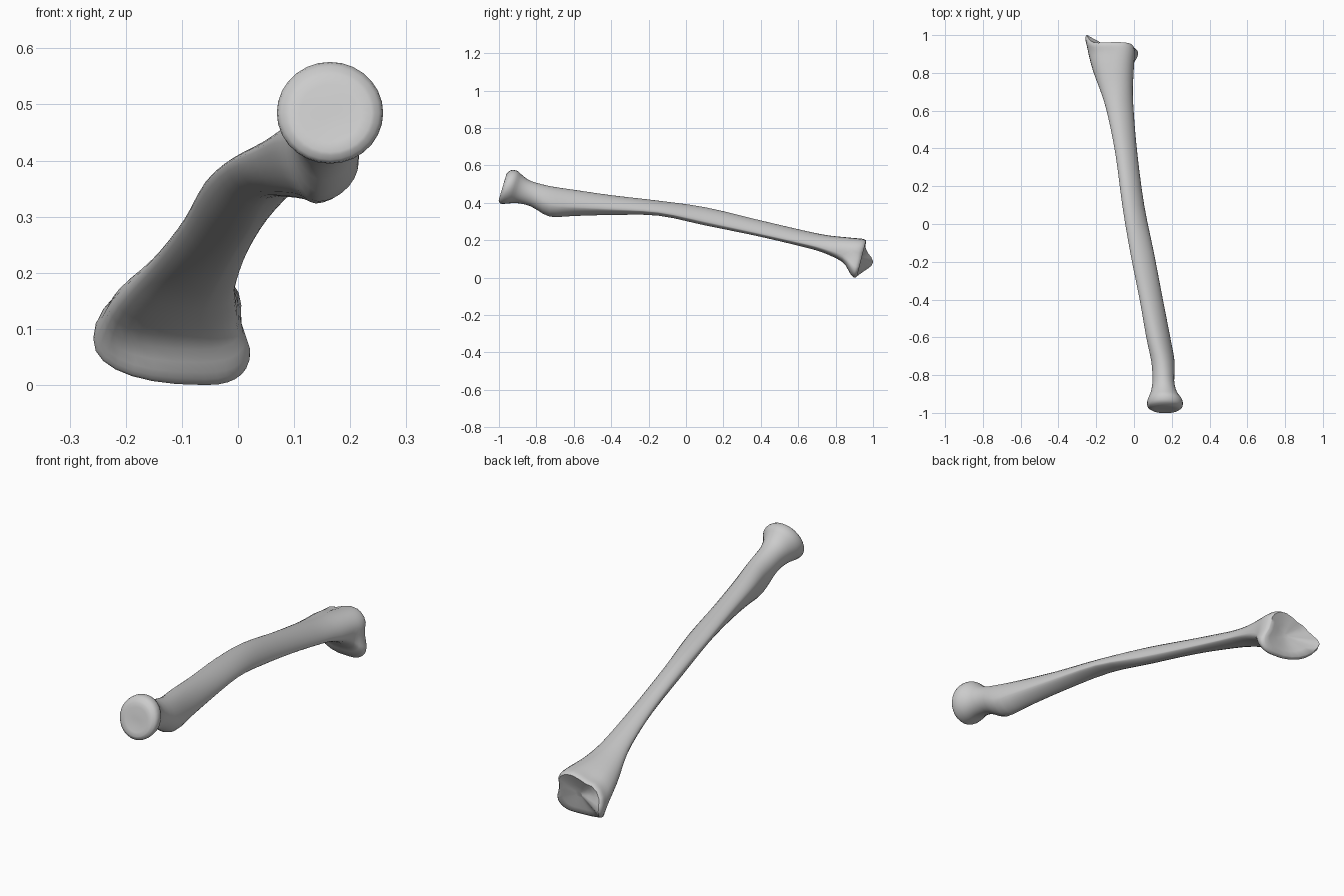
import bpy, bmesh, math

if "Cube" in bpy.data.objects:
    bpy.data.objects.remove(bpy.data.objects["Cube"])

# Cross-sections along the bone. Each row:
# y, x min, x max, z min, z max, then where the four extremes sit as fractions:
# bottom point (in x), right point (in z), top point (in x), left point (in z)
HEAD = [
    (-0.980, .092, .238, .415, .554, .5, .5, .5, .5),
    (-0.964, .071, .257, .396, .574, .5, .5, .5, .5),
    (-0.930, .072, .255, .396, .572, .5, .5, .5, .5),
    (-0.888, .088, .228, .399, .548, .5, .5, .5, .5),
    (-0.830, .098, .213, .383, .517, .5, .5, .5, .55),
]
SHAFT = [
    (-0.730, .092, .215, .327, .490, .42, .42, .45, .65),
    (-0.600, .065, .192, .330, .470, .47, .35, .40, .72),
    (-0.400, .030, .153, .335, .441, .50, .30, .35, .75),
    (-0.150, -.020, .105, .332, .412, .55, .22, .33, .74),
    (0.100, -.062, .054, .280, .377, .70, .20, .33, .74),
    (0.370, -.098, .018, .225, .313, .72, .18, .36, .72),
    (0.600, -.145, -.002, .171, .259, .70, .20, .42, .62),
    (0.730, -.187, -.006, .135, .231, .68, .24, .50, .48),
]
WRIST = [
    (0.830, -.228, .004, .085, .217, .68, .28, .58, .36),
    (0.880, -.248, .020, .022, .211, .70, .28, .62, .38),
    (0.908, -.258, .021, .000, .207, .72, .28, .62, .40),
    (0.922, -.250, .008, .008, .199, .72, .30, .62, .40),
]
QUARTER = 7


def ring(row):
    """Rounded outline through the four extreme points, bent along y at the ends."""
    y, x0, x1, z0, z1, fb, fr, ft, fl = row
    xb, xt = x0 + (x1 - x0) * fb, x0 + (x1 - x0) * ft
    zr, zl = z0 + (z1 - z0) * fr, z0 + (z1 - z0) * fl
    # flatter sides along the shaft, fuller corners at the lower end
    up = max(0, min(1, (y + 0.82) / 0.25))
    low = max(0, min(1, (y - 0.65) / 0.2))
    mid, end = (1.28, 1.15, 1.08, 1.2), (0.84, 0.84, 1.03, 0.88)
    corners = [((xb, z0), (x1, zr)), ((x1, zr), (xt, z1)),
               ((xt, z1), (x0, zl)), ((x0, zl), (xb, z0))]
    pts = []
    for q, (a, b) in enumerate(corners):
        power = 1 + up * (mid[q] - 1) + low * (end[q] - mid[q])
        cx, cz = (a[0], b[1]) if q % 2 == 0 else (b[0], a[1])
        for i in range(QUARTER):
            t = i / QUARTER * math.pi / 2
            c, s = math.cos(t) ** power, math.sin(t) ** power
            x = cx + (a[0] - cx) * c + (b[0] - cx) * s
            z = cz + (a[1] - cz) * c + (b[1] - cz) * s
            # tilted face of the head
            tilt = 0.3 * max(0, min(1, (-0.82 - y) / 0.1)) * (z - 0.487)
            # rim of the lower end, drawn out to a point on the left
            w = max(0, min(1, (y - 0.78) / 0.14))
            point = max(0, min(1, (-0.11 - x) / 0.14))
            point *= math.exp(-((z - 0.078) / 0.06) ** 2)
            rim = w * (0.25 * z + 0.068 * point - 0.009)
            # shallow notch on the right side and groove along the upper side
            if x > -0.04:
                x -= w * 0.018 * math.exp(-((z - 0.115) / 0.03) ** 2)
            if z > 0.12:
                z -= w * 0.014 * math.exp(-((x + 0.145) / 0.022) ** 2)
            pts.append((x, y + tilt + rim, z))
    return pts


def spline(a, b, c, d, t):
    return tuple(0.5 * (2 * q + (r - p) * t + (2 * p - 5 * q + 4 * r - s) * t * t
                        + (3 * q - p - 3 * r + s) * t ** 3)
                 for p, q, r, s in zip(a, b, c, d))


# Smoothly fill in sections between the given ones
rows = HEAD + SHAFT + WRIST
sections = []
for i in range(len(rows) - 1):
    a, b, c = rows[max(0, i - 1)], rows[i], rows[i + 1]
    d = rows[min(len(rows) - 1, i + 2)]
    sections += [spline(a, b, c, d, k / 3) for k in range(3)]
sections.append(rows[-1])

bm = bmesh.new()


def bridge(r0, r1):
    n = len(r0)
    for j in range(n):
        bm.faces.new((r0[j], r0[(j + 1) % n], r1[(j + 1) % n], r1[j]))


def dish(rim, centre):
    """Close an end with a shallow bowl."""
    loop = rim
    for f in (0.75, 0.45, 0.15):
        new = []
        for v in rim:
            p = v.co
            new.append(bm.verts.new((centre[0] + (p.x - centre[0]) * f,
                                     centre[1] + (p.y - centre[1]) * f ** 1.2,
                                     centre[2] + (p.z - centre[2]) * f)))
        bridge(loop, new)
        loop = new
    bm.faces.new(loop)


# Body
loops = [[bm.verts.new(p) for p in ring(s)] for s in sections]
for r0, r1 in zip(loops, loops[1:]):
    bridge(r0, r1)

# Joint faces at both ends
dish(loops[0], (0.165, -0.979, 0.485))
dish(loops[-1], (-0.10, 0.928, 0.105))

bmesh.ops.recalc_face_normals(bm, faces=bm.faces)
mesh = bpy.data.meshes.new("forearm_bone")
bm.to_mesh(mesh)
bm.free()
bone = bpy.data.objects.new("forearm_bone", mesh)
bpy.context.collection.objects.link(bone)
bpy.context.view_layer.objects.active = bone
bone.select_set(True)
bpy.ops.object.shade_smooth_by_angle(angle=math.radians(50))
